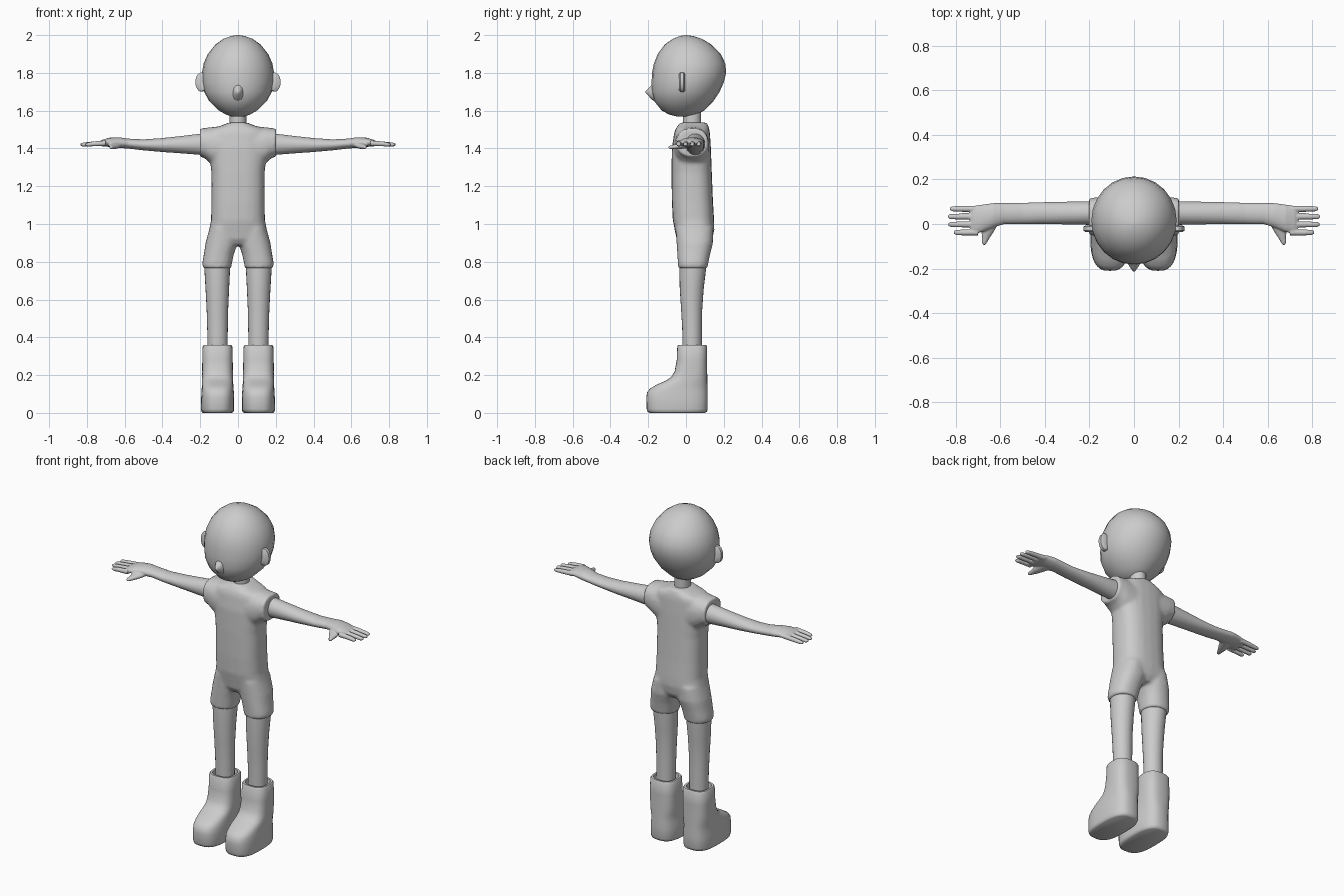
import bpy, bmesh
from math import sin, cos, pi, copysign


def loft(bm, axis, sections, n=24, power=2.0):
    """Skin rounded rings along an axis; section = (t, u_min, u_max, v_min, v_max)."""
    ua, va = [a for a in range(3) if a != axis]
    rings = []
    for t, u0, u1, v0, v1 in sections:
        ring = []
        for i in range(n):
            c, s = cos(2 * pi * i / n), sin(2 * pi * i / n)
            co = [0, 0, 0]
            co[axis] = t
            co[ua] = (u0 + u1) / 2 + (u1 - u0) / 2 * copysign(abs(c) ** (2 / power), c)
            co[va] = (v0 + v1) / 2 + (v1 - v0) / 2 * copysign(abs(s) ** (2 / power), s)
            ring.append(bm.verts.new(co))
        rings.append(ring)
    for a, b in zip(rings, rings[1:]):
        for i in range(n):
            j = (i + 1) % n
            bm.faces.new((a[i], a[j], b[j], b[i]))
    bm.faces.new(rings[0][::-1])
    bm.faces.new(rings[-1])


def finish(bm, name, mirror=False, voxel=0, smooth=0, angle=0.8):
    bmesh.ops.recalc_face_normals(bm, faces=bm.faces)
    me = bpy.data.meshes.new(name)
    bm.to_mesh(me)
    bm.free()
    ob = bpy.data.objects.new(name, me)
    bpy.context.collection.objects.link(ob)
    bpy.ops.object.select_all(action='DESELECT')
    ob.select_set(True)
    bpy.context.view_layer.objects.active = ob
    if voxel:
        for p in me.polygons:
            p.use_smooth = True
        m = ob.modifiers.new("fuse", 'REMESH')
        m.mode = 'VOXEL'
        m.voxel_size = voxel
        m.use_smooth_shade = True
        m = ob.modifiers.new("soften", 'SMOOTH')
        m.factor, m.iterations = 0.5, smooth
    else:
        bpy.ops.object.shade_smooth_by_angle(angle=angle)
    if mirror:
        m = ob.modifiers.new("mirror", 'MIRROR')
        m.use_mirror_merge = False
    return ob


def part(name, axis, sections, mirror=False, n=24, power=2.0, angle=0.8):
    bm = bmesh.new()
    loft(bm, axis, sections, n, power)
    return finish(bm, name, mirror, angle=angle)


# Head: (z, half width, front, back)
head = [(1.57, .035, -.05, .03), (1.58, .065, -.09, .06), (1.60, .10, -.128, .095),
        (1.65, .152, -.168, .145), (1.70, .18, -.182, .178), (1.75, .19, -.182, .2),
        (1.80, .191, -.18, .213), (1.85, .182, -.17, .208), (1.90, .16, -.15, .184),
        (1.95, .12, -.113, .135), (1.98, .078, -.07, .085), (1.995, .036, -.032, .038),
        (2.0, .005, -.004, .004)]
part("head", 2, [(z, -w, w, f, b) for z, w, f, b in head], angle=1.2)
part("nose", 1, [(-.16, -.036, .036, 1.645, 1.755), (-.182, -.025, .025, 1.66, 1.735),
                 (-.2, -.014, .014, 1.68, 1.716), (-.214, -.003, .003, 1.695, 1.702)], n=12, angle=1.2)
part("neck", 2, [(1.48, -.045, .045, -.015, .08), (1.64, -.043, .043, -.015, .08)])

# Ears: thin rounded discs
part("ear", 1, [(-.036, .165, .218, 1.706, 1.795), (-.030, .16, .226, 1.7, 1.802),
                (-.012, .16, .226, 1.7, 1.802), (-.006, .165, .218, 1.706, 1.795)], mirror=True)

# Shirt and shorts fused into one soft body
bm = bmesh.new()
torso = [(.89, .10, -.03, .12), (.92, .155, -.05, .14), (.97, .153, -.06, .15),
         (1.02, .143, -.07, .149), (1.12, .141, -.075, .143), (1.27, .141, -.077, .137),
         (1.40, .155, -.075, .132), (1.48, .158, -.063, .127), (1.505, .14, -.055, .123),
         (1.522, .085, -.042, .117), (1.537, .05, -.032, .112)]
loft(bm, 2, [(z, -w, w, f, b) for z, w, f, b in torso], power=2.6)
for s in (1, -1):
    def side(t, lo, hi, *rest):
        return (t, min(s * lo, s * hi), max(s * lo, s * hi), *rest)
    # sleeve
    loft(bm, 0, [(s * .07, -.065, .125, 1.28, 1.52), (s * .15, -.058, .122, 1.325, 1.512),
                 (s * .175, -.052, .119, 1.347, 1.508), (s * .202, -.05, .117, 1.357, 1.507)], power=2.3)
    # shorts leg
    loft(bm, 2, [side(.98, .0, .15, -.055, .145), side(.90, .0, .172, -.05, .143),
                 side(.84, .022, .181, -.046, .128), side(.79, .032, .19, -.043, .118),
                 side(.765, .036, .186, -.041, .114)], power=2.3)
finish(bm, "shirt_and_shorts", voxel=.01, smooth=5)

# Arm with hand, four fingers and a thumb
bm = bmesh.new()
loft(bm, 0, [(.12, -.006, .104, 1.36, 1.48), (.20, -.004, .102, 1.366, 1.478),
             (.30, -.002, .1, 1.374, 1.466), (.40, .0, .098, 1.381, 1.455),
             (.50, .0, .095, 1.39, 1.448), (.58, .0, .094, 1.399, 1.452),
             (.63, -.016, .094, 1.403, 1.459), (.68, -.036, .087, 1.408, 1.457),
             (.72, -.045, .082, 1.411, 1.445), (.735, -.038, .072, 1.418, 1.436)])
for y, tip in ((.068, .825), (.033, .834), (-.002, .832), (-.038, .808)):
    loft(bm, 0, [(.70, y - .014, y + .014, 1.413, 1.443), (.77, y - .0135, y + .0135, 1.411, 1.437),
                 (tip - .012, y - .012, y + .012, 1.41, 1.431),
                 (tip, y - .007, y + .007, 1.414, 1.427)], n=12)
loft(bm, 1, [(.02, .60, .68, 1.403, 1.44), (-.03, .625, .685, 1.397, 1.43),
             (-.065, .648, .682, 1.396, 1.42), (-.085, .66, .682, 1.397, 1.415),
             (-.094, .666, .676, 1.401, 1.411)], n=12)
finish(bm, "arm", mirror=True, voxel=.004, smooth=3)

# Legs running into the boots
part("leg", 2, [(.82, .042, .178, -.035, .108), (.76, .042, .178, -.035, .106),
                (.66, .047, .172, -.033, .094), (.55, .052, .166, -.026, .086),
                (.45, .054, .163, -.02, .084), (.28, .056, .16, -.018, .084)], mirror=True)

# Boots: rounded sole, sloping toe, shaft with an inset rim
part("boot", 2, [(.0, .032, .186, -.192, .1), (.006, .024, .193, -.203, .11),
                 (.02, .02, .196, -.208, .115), (.08, .02, .195, -.21, .115),
                 (.11, .022, .193, -.206, .115), (.13, .024, .192, -.188, .114),
                 (.15, .025, .191, -.155, .114), (.17, .026, .191, -.108, .113),
                 (.19, .026, .19, -.078, .113), (.22, .027, .19, -.06, .112),
                 (.28, .028, .189, -.049, .112), (.352, .03, .187, -.046, .112),
                 (.36, .035, .182, -.041, .107), (.36, .046, .171, -.03, .096),
                 (.33, .05, .167, -.026, .092)], mirror=True, n=32, power=2.8)
